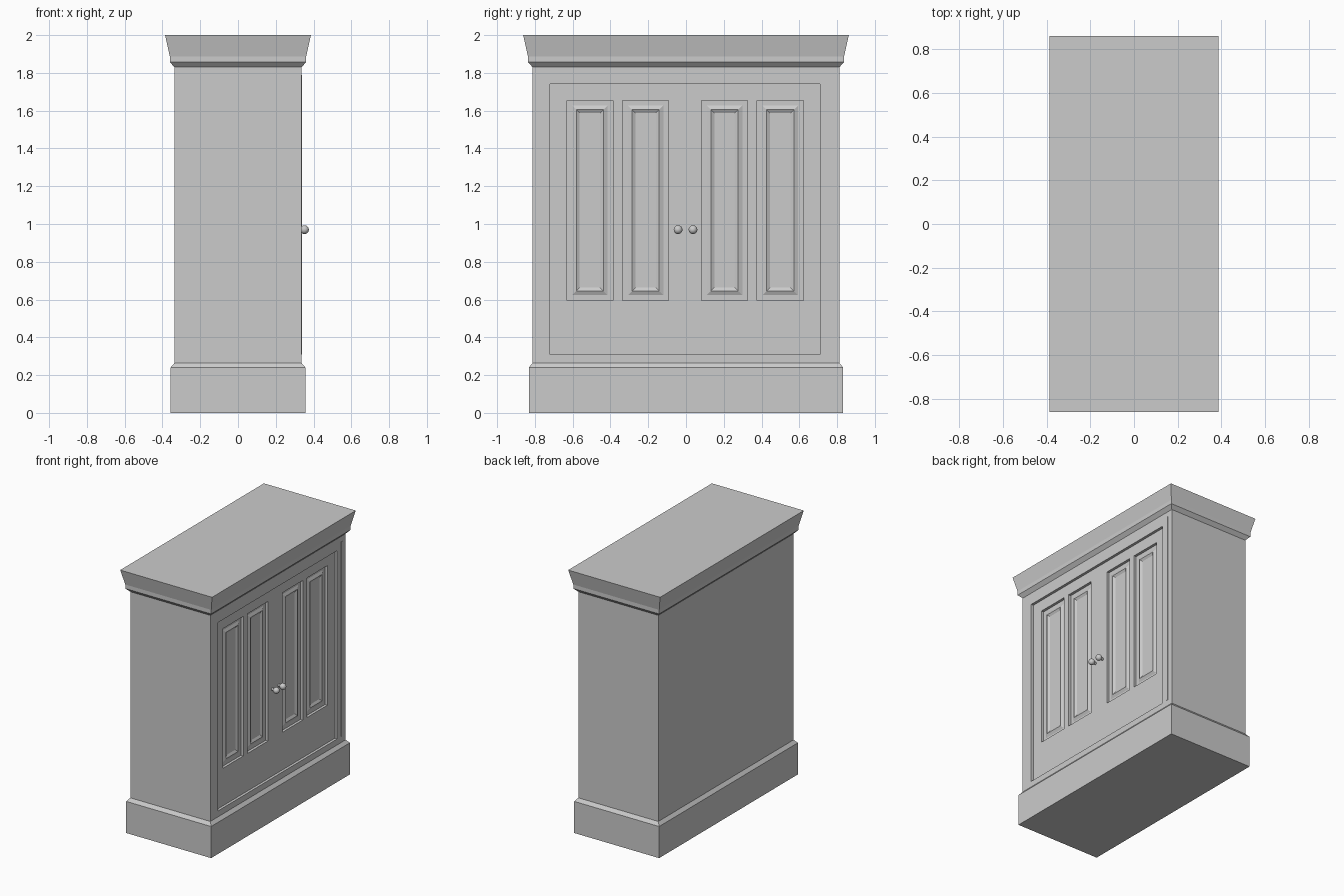
import bpy, bmesh
from mathutils import Vector, Matrix

cube = bpy.data.objects.get("Cube")
if cube:
    bpy.data.objects.remove(cube, do_unlink=True)

grey = bpy.data.materials.new("painted grey")
grey.use_nodes = True
colour = (0.6, 0.6, 0.6, 1)
grey.diffuse_color = colour
grey.node_tree.nodes["Principled BSDF"].inputs["Base Color"].default_value = colour

FRONT = 0.336            # cabinet face, looking along +x
DOOR = FRONT - 0.02      # recessed door surface
PANEL = DOOR - 0.02      # recessed panel surface
MID = -0.005             # centre line of the doors


def finish(name, bm):
    mesh = bpy.data.meshes.new(name)
    bm.to_mesh(mesh)
    bm.free()
    mesh.materials.append(grey)
    ob = bpy.data.objects.new(name, mesh)
    bpy.context.collection.objects.link(ob)
    return ob


def loft(name, rings, capped=True):
    """Skin a list of four-point rings."""
    bm = bmesh.new()
    loops = [[bm.verts.new(p) for p in ring] for ring in rings]
    for a, b in zip(loops, loops[1:]):
        for i in range(4):
            j = (i + 1) % 4
            bm.faces.new((a[i], a[j], b[j], b[i]))
    if capped:
        bm.faces.new(loops[0][::-1])
        bm.faces.new(loops[-1])
    return finish(name, bm)


def boxes(name, spans):
    """One mesh of boxes, each given by its low and high corner."""
    bm = bmesh.new()
    for lo, hi in spans:
        lo, hi = Vector(lo), Vector(hi)
        m = Matrix.Translation((lo + hi) / 2) @ Matrix.Diagonal((*(hi - lo), 1))
        bmesh.ops.create_cube(bm, size=1, matrix=m)
    return finish(name, bm)


def cut(target, cutter):
    mod = target.modifiers.new("recess", 'BOOLEAN')
    mod.operation = 'DIFFERENCE'
    mod.solver = 'EXACT'
    mod.object = cutter
    bpy.context.view_layer.objects.active = target
    bpy.ops.object.modifier_apply(modifier=mod.name)
    bpy.data.objects.remove(cutter, do_unlink=True)


# Carcass: plinth, body and crown moulding as (half depth, half width, height)
profile = [(0.357, 0.832, 0), (0.357, 0.832, 0.24), (FRONT, 0.812, 0.265),
           (FRONT, 0.812, 1.83), (0.361, 0.837, 1.857),
           (0.361, 0.837, 1.888), (0.386, 0.862, 2)]
carcass = loft("cabinet_carcass",
               [[(-x, -y, z), (x, -y, z), (x, y, z), (-x, y, z)]
                for x, y, z in profile])

# Door recess and the four panel recesses
cut(carcass, boxes("door_cutter", [((DOOR, MID - 0.715, 0.31),
                                    (0.5, MID + 0.715, 1.74))]))
panels = [MID + s * c for s in (-1, 1) for c in (0.209, 0.504)]
HALF, LOW, HIGH = 0.122, 0.595, 1.655
cut(carcass, boxes("panel_cutter", [((PANEL, y - HALF, LOW), (0.5, y + HALF, HIGH))
                                    for y in panels]))

# Mitred bead around each panel field
for n, y in enumerate(panels, 1):
    rings = []
    for inset, x in ((0.028, PANEL), (0.05, PANEL + 0.01), (0.068, PANEL)):
        a, b = y - HALF + inset, y + HALF - inset
        c, d = LOW + inset, HIGH - inset
        rings.append([(x, a, c), (x, b, c), (x, b, d), (x, a, d)])
    loft(f"panel_bead_{n}", rings, capped=False)

# Thin upright strip beside the doors
boxes("side_strip", [((FRONT - 0.005, 0.757, 0.31), (FRONT + 0.004, 0.769, 1.79))])

# Round knobs on short stems
for side, y in (("near", -0.042), ("far", 0.037)):
    bm = bmesh.new()
    bmesh.ops.create_uvsphere(bm, u_segments=24, v_segments=16, radius=0.023,
                              matrix=Matrix.Translation((0.352, y, 0.97)))
    bmesh.ops.create_cone(bm, cap_ends=True, segments=16, radius1=0.01, radius2=0.01,
                          depth=0.04, matrix=Matrix.Translation((0.33, y, 0.97))
                          @ Matrix.Rotation(1.5708, 4, 'Y'))
    knob = finish(f"door_knob_{side}", bm)
    bpy.ops.object.select_all(action='DESELECT')
    knob.select_set(True)
    bpy.context.view_layer.objects.active = knob
    bpy.ops.object.shade_smooth_by_angle()
